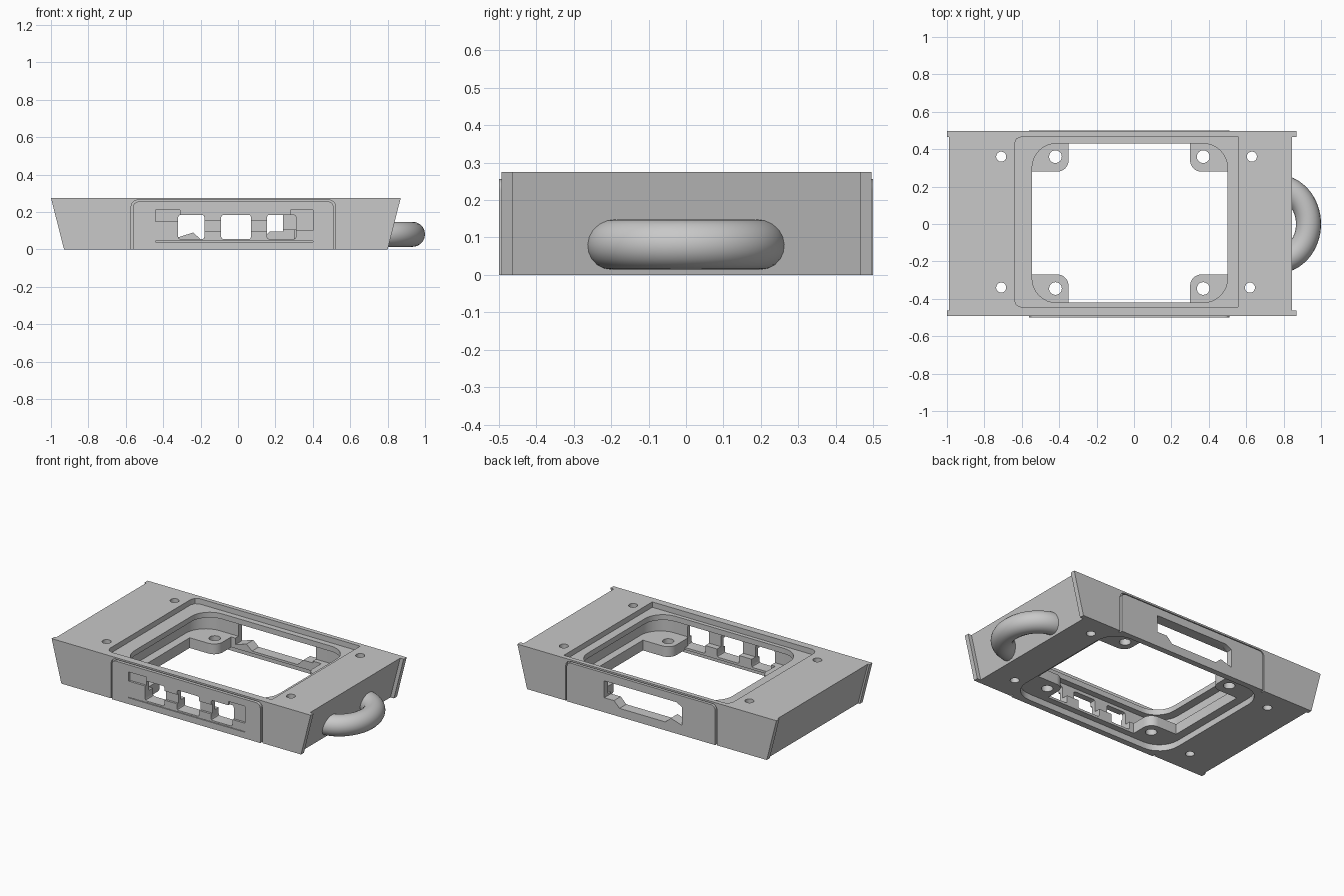
import bpy, bmesh
from math import pi, cos, sin, radians
from mathutils import Vector

cube = bpy.data.objects.get("Cube")
if cube:
    bpy.data.objects.remove(cube)

grey = bpy.data.materials.new("mid grey")
grey.use_nodes = True
grey.diffuse_color = (0.58, 0.58, 0.58, 1)
grey.node_tree.nodes["Principled BSDF"].inputs["Base Color"].default_value = grey.diffuse_color


def prism(name, points, low, high, axis):
    """Extrude a 2D outline: (x, z) along y, or (x, y) along z."""
    def place(p, d):
        return (p[0], d, p[1]) if axis == "y" else (p[0], p[1], d)
    bm = bmesh.new()
    face = bm.faces.new([bm.verts.new(place(p, low)) for p in points])
    ext = bmesh.ops.extrude_face_region(bm, geom=[face])
    shift = Vector(place((0, 0), high - low))
    bmesh.ops.translate(bm, vec=shift, verts=[g for g in ext["geom"] if isinstance(g, bmesh.types.BMVert)])
    bmesh.ops.recalc_face_normals(bm, faces=bm.faces)
    mesh = bpy.data.meshes.new(name)
    bm.to_mesh(mesh)
    bm.free()
    mesh.materials.append(grey)
    obj = bpy.data.objects.new(name, mesh)
    bpy.context.collection.objects.link(obj)
    return obj


def rect(x0, x1, y0, y1, radii=(0, 0, 0, 0), steps=8):
    """Rectangle with a radius per corner, counter-clockwise from x1, y1."""
    points = []
    for i, (cx, cy, sx, sy) in enumerate(((x1, y1, -1, -1), (x0, y1, 1, -1), (x0, y0, 1, 1), (x1, y0, -1, 1))):
        r = radii[i]
        if r == 0:
            points.append((cx, cy))
            continue
        for k in range(steps + 1):
            a = pi / 2 * (i + k / steps)
            points.append((cx + sx * r + r * cos(a), cy + sy * r + r * sin(a)))
    return points


def circle(x, y, r, n=24):
    return [(x + r * cos(2 * pi * k / n), y + r * sin(2 * pi * k / n)) for k in range(n)]


def cut(target, cutters):
    for cutter in cutters:
        mod = target.modifiers.new("cut", "BOOLEAN")
        mod.operation = "DIFFERENCE"
        mod.solver = "EXACT"
        mod.object = cutter
    bpy.context.view_layer.update()
    depsgraph = bpy.context.evaluated_depsgraph_get()
    mesh = bpy.data.meshes.new_from_object(target.evaluated_get(depsgraph))
    target.modifiers.clear()
    target.data = mesh
    for cutter in cutters:
        bpy.data.objects.remove(cutter)


def smooth(obj):
    bpy.ops.object.select_all(action="DESELECT")
    obj.select_set(True)
    bpy.context.view_layer.objects.active = obj
    bpy.ops.object.shade_smooth_by_angle(angle=radians(30))


TOP = 0.275
SHELF_LOW, SHELF_HIGH = 0.04, 0.107
holes = [(-0.71, 0.36), (-0.71, -0.34), (0.63, 0.36), (0.62, -0.34)]

# Body with slanted ends, then cheeks that stand proud of those ends
body = prism("body", [(-0.918, 0), (0.775, 0), (0.845, TOP), (-0.988, TOP)], -0.49, 0.495, "y")
cheek_outline = [(-0.93, 0), (0.8, 0), (0.87, TOP), (-1, TOP)]
cheeks = [prism("front_cheek", cheek_outline, -0.493, -0.463, "y"),
          prism("back_cheek", cheek_outline, 0.465, 0.496, "y")]

# Panels with rounded top corners, set in a narrow groove on the front and back
panel_outline = rect(-0.561, 0.511, 0, 0.256, (0.03, 0.03, 0, 0))
panels = [prism("front_panel", panel_outline, -0.5, -0.47, "y"),
          prism("back_panel", panel_outline, 0.47, 0.5, "y")]


def opening_cutters():
    """Opening, top ledge, and the wider spaces above and below the shelf."""
    space = rect(-0.6, 0.55, -0.46, 0.462, (0.14,) * 4)
    return [prism("opening_cutter", rect(-0.545, 0.5, -0.42, 0.43, (0.13,) * 4), -0.1, 0.4, "z"),
            prism("ledge_cutter", rect(-0.64, 0.555, -0.445, 0.467, (0, 0.04, 0.04, 0), 2), TOP - 0.035, 0.4, "z"),
            prism("upper_space_cutter", space, SHELF_HIGH, 0.205, "z"),
            prism("lower_space_cutter", space, -0.1, SHELF_LOW, "z")]


def groove_cutters():
    outline = rect(-0.571, 0.521, -0.1, 0.264, (0.035, 0.035, 0, 0))
    return [prism("front_groove_cutter", outline, -0.6, -0.48, "y"),
            prism("back_groove_cutter", outline, 0.48, 0.6, "y")]


def port_cutters():
    """Three front ports and one wide back port with a stepped lower edge."""
    cuts = [prism("port_cutter", rect(x0, x1, 0.055, 0.185, (0.012,) * 4, 2), -0.6, -0.3, "y")
            for x0, x1 in ((-0.32, -0.18), (-0.09, 0.07), (0.155, 0.31))]
    wide = [(-0.32, 0.065), (-0.24, 0.09), (-0.2, 0.055), (0.13, 0.055), (0.17, 0.095),
            (0.24, 0.095), (0.24, 0.205), (-0.28, 0.205), (-0.32, 0.185)]
    return cuts + [prism("wide_port_cutter", wide, 0.3, 0.6, "y")]


def pocket_cutters():
    """Shallow pockets beside and between the front ports."""
    spans = ((-0.44, -0.31, 0.15, 0.21), (0.28, 0.4, 0.1, 0.21), (-0.19, -0.08, 0.095, 0.155),
             (0.06, 0.16, 0.095, 0.155), (-0.44, 0.4, 0.041, 0.045))
    return [prism("pocket_cutter", rect(*s), -0.6, -0.486, "y") for s in spans]


cut(body, opening_cutters() + groove_cutters() + port_cutters()
    + [prism("hole_cutter", circle(x, y, 0.027), -0.1, 0.4, "z") for x, y in holes])
for part in cheeks:
    cut(part, opening_cutters() + groove_cutters() + port_cutters())
for part in panels:
    cut(part, port_cutters() + (pocket_cutters() if part.name == "front_panel" else []))
for part in [body] + panels:
    smooth(part)

# Drilled mounting tabs in the corners of the opening, level with the shelf
for side, x0, x1, hx in (("left", 0.3, 0.53, 0.37), ("right", -0.575, -0.35, -0.42)):
    for end, y0, y1, hy in (("front", -0.45, -0.27, -0.345), ("back", 0.28, 0.46, 0.36)):
        inner = {("left", "back"): 2, ("right", "back"): 3, ("right", "front"): 0, ("left", "front"): 1}[side, end]
        radii = [0.06 if i == inner else 0 for i in range(4)]
        tab = prism(f"{side}_{end}_tab", rect(x0, x1, y0, y1, radii), SHELF_LOW, SHELF_HIGH, "z")
        cut(tab, [prism("tab_hole_cutter", circle(hx, hy, 0.034), 0, 0.2, "z")])
        smooth(tab)

# Bowed tube handle on the left end
curve = bpy.data.curves.new("handle", "CURVE")
curve.dimensions = "3D"
curve.bevel_depth = 0.067
curve.bevel_resolution = 8
curve.use_fill_caps = True
path = curve.splines.new("POLY")
STEPS = 32
path.points.add(STEPS)
for k, point in enumerate(path.points):
    a = pi * (k / STEPS - 0.5)
    point.co = (0.76 + 0.173 * cos(a), 0.199 * sin(a), 0.081, 1)
source = bpy.data.objects.new("handle_path", curve)
bpy.context.collection.objects.link(source)
bpy.context.view_layer.update()
tube = bpy.data.meshes.new_from_object(source.evaluated_get(bpy.context.evaluated_depsgraph_get()))
bpy.data.objects.remove(source)
tube.materials.clear()
tube.materials.append(grey)
handle = bpy.data.objects.new("handle", tube)
bpy.context.collection.objects.link(handle)
smooth(handle)
